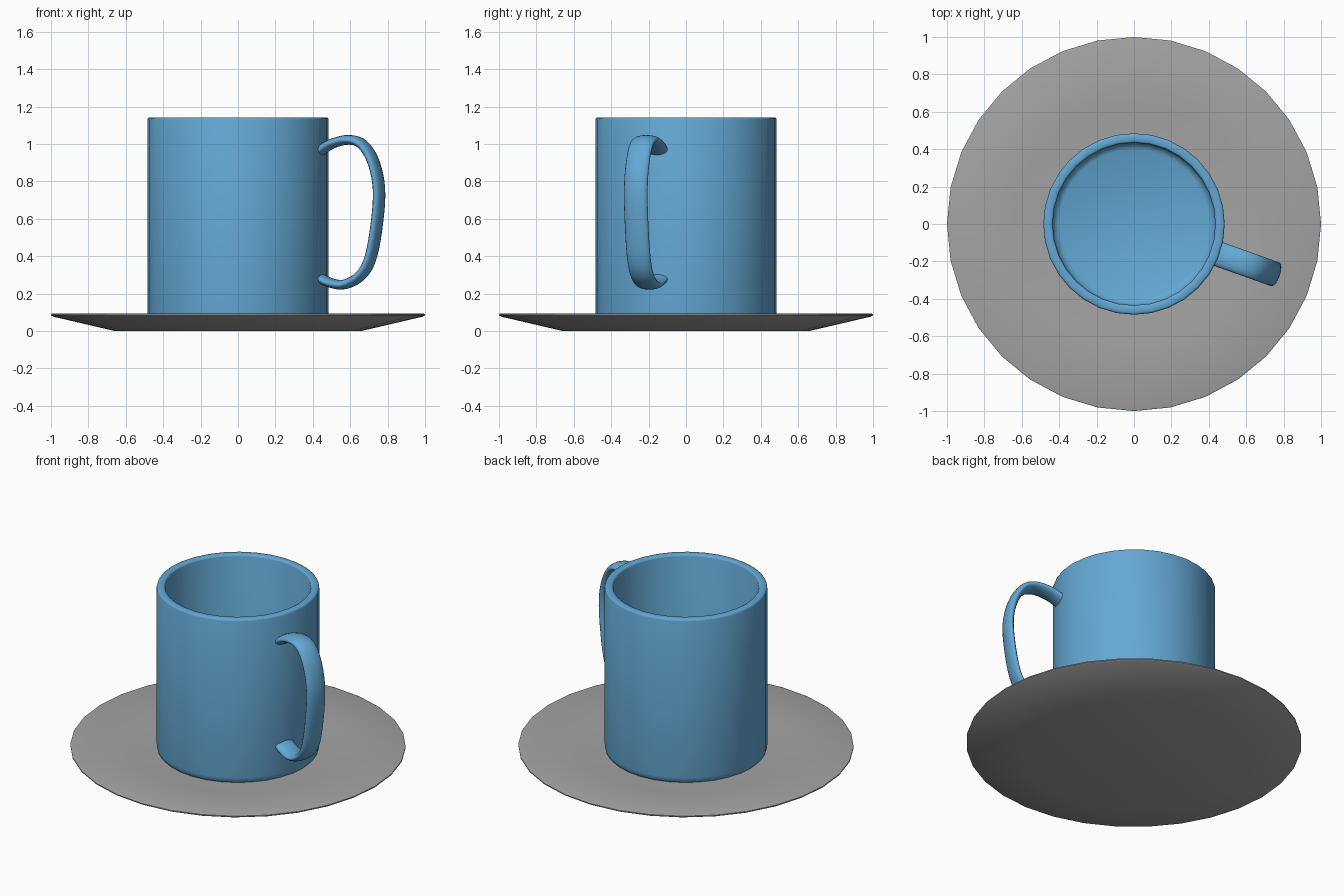
import bpy, bmesh, math
from mathutils import Vector

if "Cube" in bpy.data.objects:
    bpy.data.objects.remove(bpy.data.objects["Cube"], do_unlink=True)


def material(name, rgb):
    m = bpy.data.materials.new(name)
    m.use_nodes = True
    m.diffuse_color = (*rgb, 1)
    m.node_tree.nodes["Principled BSDF"].inputs["Base Color"].default_value = (*rgb, 1)
    return m


blue = material("blue glaze", (0.127, 0.392, 0.658))
grey = material("grey ceramic", (0.37, 0.37, 0.37))


def finish(bm, name, mat, angle):
    bmesh.ops.recalc_face_normals(bm, faces=bm.faces)
    me = bpy.data.meshes.new(name)
    bm.to_mesh(me)
    bm.free()
    me.materials.append(mat)
    ob = bpy.data.objects.new(name, me)
    bpy.context.collection.objects.link(ob)
    bpy.ops.object.select_all(action='DESELECT')
    ob.select_set(True)
    bpy.context.view_layer.objects.active = ob
    bpy.ops.object.shade_smooth_by_angle(angle=math.radians(angle))
    return ob


def loft(rings, name, mat, angle):
    """Bridge closed rings of points in order and cap both ends."""
    bm = bmesh.new()
    loops = [[bm.verts.new(p) for p in ring] for ring in rings]
    n = len(loops[0])
    for a, b in zip(loops, loops[1:]):
        for i in range(n):
            j = (i + 1) % n
            bm.faces.new((a[i], a[j], b[j], b[i]))
    bm.faces.new(loops[0])
    bm.faces.new(loops[-1])
    return finish(bm, name, mat, angle)


def lathe(profile, name, mat, angle, n=32):
    rings = [[(r * math.cos(math.tau * i / n), r * math.sin(math.tau * i / n), z)
              for i in range(n)] for r, z in profile]
    return loft(rings, name, mat, angle)


# Saucer: flat foot, flared underside, thin rim, shallow dish
lathe([(0.66, 0), (0.99, 0.077), (1.0, 0.083), (1.0, 0.09), (0.99, 0.094),
       (0.64, 0.065)], "saucer", grey, 30)

# Mug: rounded foot and lip, hollow inside
lathe([(0.455, 0.06), (0.472, 0.065), (0.482, 0.078), (0.485, 0.10),
       (0.485, 1.13), (0.482, 1.138), (0.475, 1.142),
       (0.445, 1.142), (0.438, 1.138), (0.435, 1.13),
       (0.435, 0.16), (0.427, 0.133), (0.40, 0.12)], "mug_body", blue, 50)

# Handle: flattened oval section swept along a loop in a radial plane
PATH = [(0.45, 0.95), (0.53, 1.0), (0.63, 1.022), (0.71, 0.995), (0.77, 0.90),
        (0.80, 0.76), (0.79, 0.59), (0.755, 0.40), (0.70, 0.30), (0.61, 0.25),
        (0.53, 0.256), (0.45, 0.29)]
HALF_WIDTH, HALF_THICK, STEPS, SIDES = 0.067, 0.026, 4, 16
turn = math.radians(-19.6)
out = Vector((math.cos(turn), math.sin(turn), 0))
side = Vector((-math.sin(turn), math.cos(turn), 0))
up = Vector((0, 0, 1))


def smooth_path(points):
    pts = [Vector(p) for p in points]
    pts = [2 * pts[0] - pts[1]] + pts + [2 * pts[-1] - pts[-2]]
    result = []
    for a, b, c, d in zip(pts, pts[1:], pts[2:], pts[3:]):
        for k in range(STEPS):
            t = k / STEPS
            result.append(0.5 * (2 * b + (c - a) * t + (2 * a - 5 * b + 4 * c - d) * t ** 2
                                 + (3 * b - a - 3 * c + d) * t ** 3))
    return result + [pts[-2]]


path = smooth_path(PATH)
rings = []
for i, p in enumerate(path):
    tangent = (path[min(i + 1, len(path) - 1)] - path[max(i - 1, 0)]).normalized()
    centre = out * p.x + up * p.y
    normal = out * -tangent.y + up * tangent.x
    rings.append([centre + side * HALF_WIDTH * math.cos(math.tau * k / SIDES)
                  + normal * HALF_THICK * math.sin(math.tau * k / SIDES)
                  for k in range(SIDES)])
loft(rings, "handle", blue, 60)
